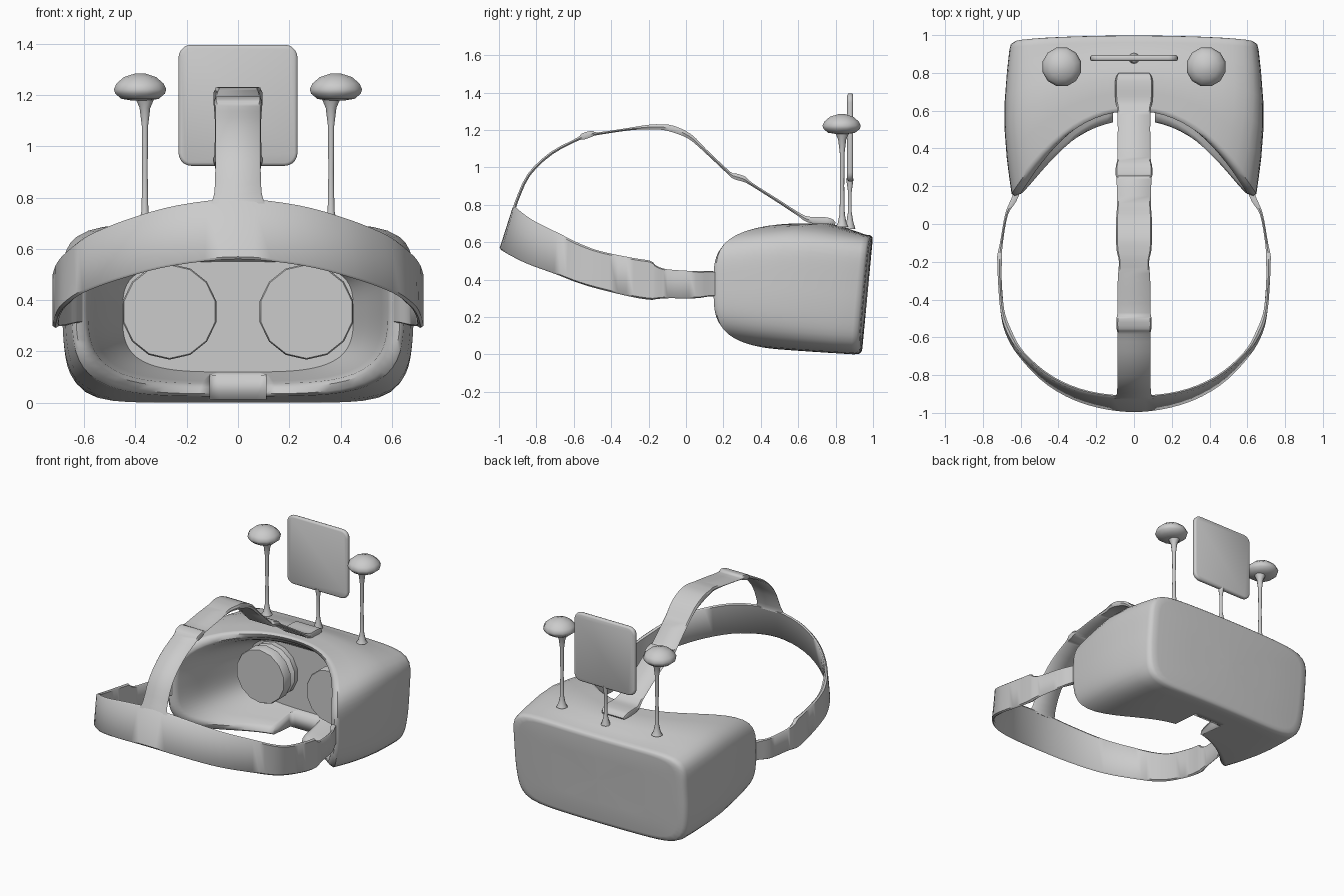
import bpy, bmesh, math
from mathutils import Vector

cube = bpy.data.objects.get("Cube")
if cube:
    bpy.data.objects.remove(cube, do_unlink=True)

grey = bpy.data.materials.new("plain grey")
grey.use_nodes = True
grey.diffuse_color = (0.6, 0.6, 0.6, 1)
grey.node_tree.nodes["Principled BSDF"].inputs["Base Color"].default_value = (0.6, 0.6, 0.6, 1)


def make(name, bm, angle=40):
    bmesh.ops.recalc_face_normals(bm, faces=bm.faces[:])
    mesh = bpy.data.meshes.new(name)
    bm.to_mesh(mesh)
    bm.free()
    ob = bpy.data.objects.new(name, mesh)
    bpy.context.collection.objects.link(ob)
    mesh.materials.append(grey)
    bpy.ops.object.select_all(action='DESELECT')
    ob.select_set(True)
    bpy.context.view_layer.objects.active = ob
    bpy.ops.object.shade_smooth_by_angle(angle=math.radians(angle))
    return ob


def loft(name, rings, angle=40):
    """Skin closed rings of points and cap both ends."""
    bm = bmesh.new()
    vs = [[bm.verts.new(p) for p in r] for r in rings]
    n = len(vs[0])
    for a, b in zip(vs, vs[1:]):
        for i in range(n):
            j = (i + 1) % n
            bm.faces.new((a[i], a[j], b[j], b[i]))
    bm.faces.new(vs[0])
    bm.faces.new(vs[-1])
    return make(name, bm, angle)


def smooth_path(pts, steps=5):
    """Catmull-Rom through rows of numbers."""
    pts = [Vector(p) for p in pts]
    out = []
    for i in range(len(pts) - 1):
        a, b, c, d = pts[max(i - 1, 0)], pts[i], pts[i + 1], pts[min(i + 2, len(pts) - 1)]
        for k in range(steps):
            t = k / steps
            out.append(b + 0.5 * t * (c - a + t * (2 * a - 5 * b + 4 * c - d + t * (3 * (b - c) + d - a))))
    return out + [pts[-1]]


def lathe(name, profile, base, axis='Z', sides=12, angle=40):
    rings = []
    for r, h in profile:
        ring = []
        for k in range(sides):
            a = 2 * math.pi * (k + 0.5) / sides
            u, v = r * math.cos(a), r * math.sin(a)
            ring.append(Vector(base) + Vector((u, v, h) if axis == 'Z' else (u, h, v)))
        rings.append(ring)
    return loft(name, rings, angle)


# Visor shell: rounded cross-sections from the front plate to the arched rear rim
def section(hx, lo, hi, power, y_of, n=88):
    ring = []
    for k in range(n):
        a = 2 * math.pi * (k + 0.5) / n
        c, s = math.cos(a), math.sin(a)
        r = (abs(c) ** power + abs(s) ** power) ** (-1 / power)
        u, v = r * c, r * s
        x = hx * u * (1 - 0.06 * max(0, -v) ** 2)
        z = (lo + hi) / 2 + (hi - lo) / 2 * v
        ring.append((x, y_of(x, z, u), z))
    return ring


def plate(x, z):
    return 0.94 + 0.095 * z - 0.022 * (x / 0.66) ** 2


def rim(u, z):
    """Arched rear edge; the lower half is a little fuller."""
    low = 0.05 * max(0, min(1, (0.35 - z) / 0.2))
    return 0.16 + (0.45 - low) * (1 - min(1, abs(u)) ** 2.2)


def scaled_plate(f, back):
    return section(0.66 * f, 0.32 - 0.32 * f, 0.32 + 0.32 * f, 7.5,
                   lambda x, z, u: plate(x, z) - back)


rings = [scaled_plate(f, b) for f, b in
         ((0.05, 0), (0.5, 0), (0.9, 0), (0.96, 0.003), (0.99, 0.015), (1, 0.04))]
for t in (0.15, 0.35, 0.55, 0.75, 0.9, 0.97, 1):
    bulge = math.sin(math.pi * t)
    rings.append(section(0.66 - 0.012 * t + 0.032 * bulge, 0.025 * t, 0.64 + 0.06 * min(1, t * 2),
                         7.5 - 3.2 * t,
                         lambda x, z, u: (1 - t) * (plate(x, z) - 0.04) + t * rim(u, z)))
for hx, lo, hi, dy in ((0.632, 0.035, 0.69, -0.012), (0.6, 0.06, 0.665, 0.0), (0.585, 0.075, 0.65, 0.03)):
    rings.append(section(hx, lo, hi, 4, lambda x, z, u: rim(u, z) + dy))
for hx, lo, hi, t in ((0.56, 0.085, 0.62, 0.35), (0.5, 0.105, 0.58, 0.75), (0.45, 0.12, 0.55, 1),
                      (0.2, 0.25, 0.45, 1), (0.02, 0.33, 0.36, 1)):
    rings.append(section(hx, lo, hi, 3.8, lambda x, z, u: (1 - t) * rim(u, z) + t * 0.78))
visor = loft("visor_shell", rings, 50)

# Nose notch through the floor of the visor
bm = bmesh.new()
bmesh.ops.create_cube(bm, size=1)
for v in bm.verts:
    v.co = Vector((v.co.x * 0.22, 0.5 + v.co.y * 0.46, v.co.z * 0.4 - 0.02))
cutter = make("nose_cutter", bm)
cutter.hide_render = True
bpy.context.view_layer.objects.active = visor
cut = visor.modifiers.new("nose_notch", 'BOOLEAN')
cut.operation, cut.object, cut.solver = 'DIFFERENCE', cutter, 'EXACT'
bpy.ops.object.modifier_apply(modifier=cut.name)
bpy.data.objects.remove(cutter, do_unlink=True)

# Lenses, antennas
for side, s in (("left", 1), ("right", -1)):
    lathe(side + "_lens", [(0.18, 0.1), (0.18, 0.045), (0.165, 0.035), (0.155, 0.03), (0.155, 0.005),
                           (0.187, -0.005), (0.187, -0.065), (0.182, -0.075)],
          (s * 0.267, 0.7, 0.355), 'Y', 14, 30)
    stem = [(0.035, 0.68), (0.024, 0.7), (0.014, 0.75), (0.011, 0.9), (0.013, 1.08), (0.022, 1.15), (0.04, 1.19)]
    lathe(side + "_antenna_stem", stem, (s * 0.363, 0.835, 0), sides=10)
    cap = [(0.03, 1.178), (0.075, 1.185), (0.1, 1.205), (0.106, 1.222), (0.095, 1.245), (0.065, 1.27), (0.02, 1.284)]
    lathe(side + "_antenna_cap", cap, (s * 0.382, 0.832, 0), sides=12, angle=60)

# Upright panel on its stem
lathe("panel_stem", [(0.03, 0.67), (0.018, 0.71), (0.01, 0.76), (0.01, 0.87), (0.02, 0.94)], (0, 0.876, 0), sides=10)


def panel_ring(h, y):
    r = 0.05
    out = []
    for q, (sx, sz) in enumerate(((1, 1), (-1, 1), (-1, -1), (1, -1))):
        for k in range(6):
            a = math.pi / 2 * (q + k / 5)
            out.append((sx * (0.232 - r) + (r - h) * math.cos(a), y,
                        1.16 + sz * (0.236 - r) + (r - h) * math.sin(a)))
    return out


loft("panel", [panel_ring(h, y) for h, y in
               ((0.012, 0.862), (0.003, 0.866), (0, 0.873), (0, 0.883), (0.003, 0.89), (0.012, 0.894))], 50)


# Straps: boxed cross-sections swept along a centre line
def band(name, rows):
    """Each row: (lower edge, upper edge, outward direction, thickness)."""
    rings = []
    for lo, hi, out, th in rows:
        o = out * th
        e = (hi - lo) * 0.04
        rings.append([lo, lo + e + o * 0.5, hi - e + o * 0.5, hi, hi - e - o * 0.5, lo + e - o * 0.5])
    return loft(name, rings, 50)


# Head band, rows of x, y, low z, high z, inward lean of the top edge, thickness
half = [(0.6, 0.22, 0.31, 0.44, 0, 0.03), (0.635, 0.13, 0.31, 0.445, 0, 0.03), (0.675, 0.05, 0.3, 0.445, 0, 0.015),
        (0.702, -0.1, 0.3, 0.455, 0, 0.015), (0.71, -0.16, 0.295, 0.475, 0, 0.025),
        (0.711, -0.19, 0.292, 0.5, 0, 0.026), (0.711, -0.28, 0.305, 0.515, 0, 0.02),
        (0.698, -0.45, 0.345, 0.55, 0, 0.02), (0.67, -0.57, 0.38, 0.59, 0.01, 0.026),
        (0.6, -0.7, 0.43, 0.65, 0.02, 0.018), (0.45, -0.85, 0.485, 0.715, 0.04, 0.018),
        (0.25, -0.95, 0.535, 0.77, 0.06, 0.018), (0, -0.99, 0.56, 0.795, 0.075, 0.018)]
path = smooth_path(half + [(-r[0],) + r[1:] for r in half[-2::-1]], 4)
rows = []
for i, (x, y, lo, hi, lean, th) in enumerate(path):
    a, b = path[max(i - 1, 0)], path[min(i + 1, len(path) - 1)]
    out = Vector((a[1] - b[1], b[0] - a[0], 0)).normalized()
    inward = Vector((-x, -y, 0)).normalized() * lean
    rows.append((Vector((x, y, lo)), Vector((x, y, hi)) + inward, out, th))
band("head_band", rows)

# Top strap, rows of y, z, half width, thickness
strap = [(-0.918, 0.775, 0.11, 0.016), (-0.905, 0.82, 0.092, 0.016), (-0.84, 0.96, 0.088, 0.016),
         (-0.72, 1.075, 0.088, 0.016), (-0.58, 1.15, 0.088, 0.016), (-0.55, 1.165, 0.093, 0.035),
         (-0.5, 1.18, 0.093, 0.03), (-0.47, 1.18, 0.088, 0.014), (-0.3, 1.205, 0.086, 0.014),
         (-0.2, 1.215, 0.08, 0.025), (-0.14, 1.216, 0.092, 0.028), (-0.07, 1.205, 0.095, 0.035),
         (0.02, 1.165, 0.095, 0.028), (0.1, 1.092, 0.09, 0.018), (0.23, 0.97, 0.092, 0.018),
         (0.26, 0.953, 0.097, 0.032), (0.31, 0.937, 0.096, 0.03), (0.35, 0.91, 0.088, 0.016),
         (0.5, 0.815, 0.086, 0.016), (0.6, 0.75, 0.088, 0.018), (0.65, 0.722, 0.098, 0.03),
         (0.72, 0.715, 0.1, 0.04), (0.77, 0.708, 0.098, 0.04), (0.795, 0.695, 0.085, 0.02)]
path = smooth_path(strap, 3)
rows = []
for i, (y, z, w, th) in enumerate(path):
    a, b = path[max(i - 1, 0)], path[min(i + 1, len(path) - 1)]
    out = Vector((0, a[1] - b[1], b[0] - a[0])).normalized()
    rows.append((Vector((-w, y, z)), Vector((w, y, z)), out, th))
band("top_strap", rows)
